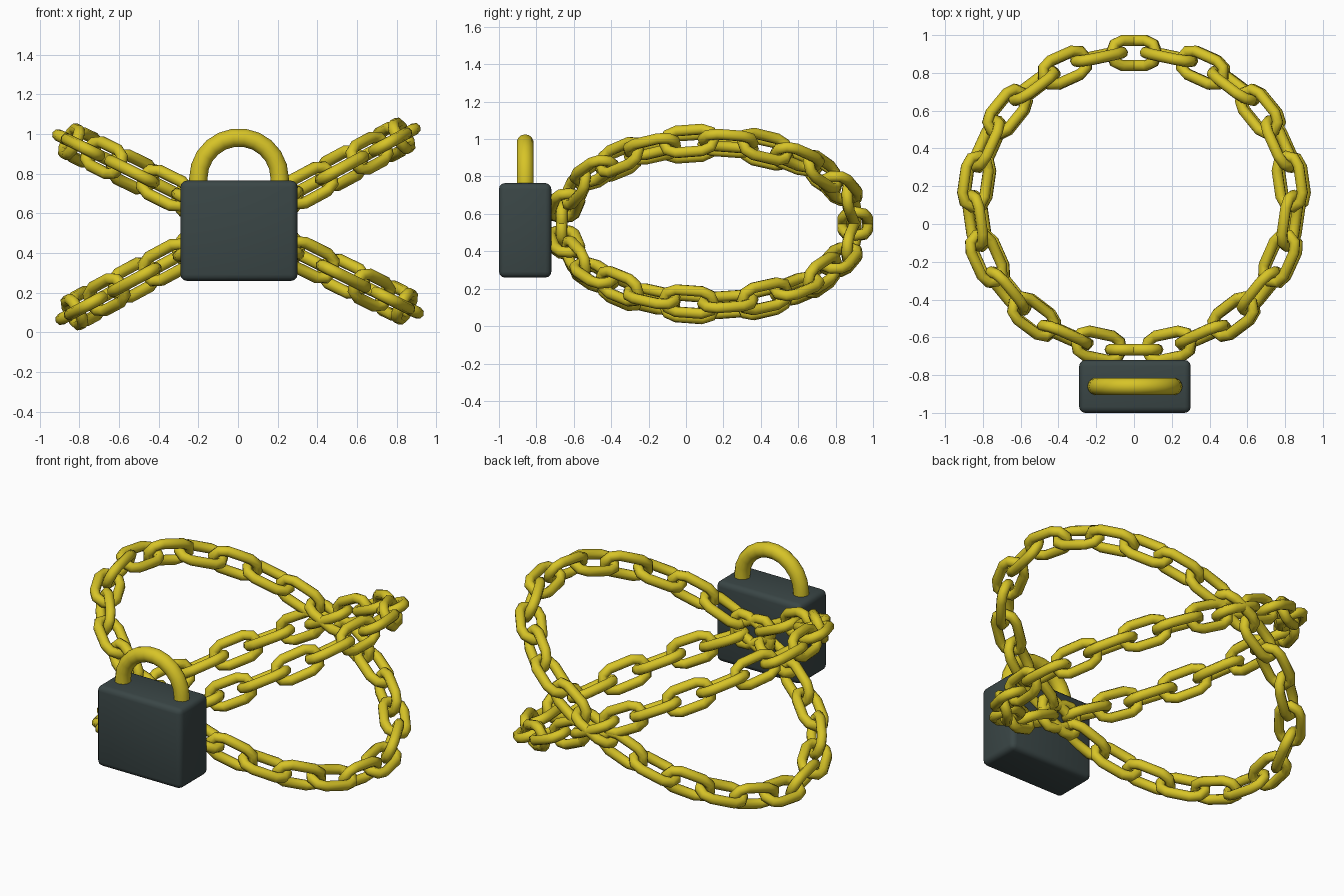
import bpy, bmesh, math
from mathutils import Vector

if "Cube" in bpy.data.objects:
    bpy.data.objects.remove(bpy.data.objects["Cube"])


def material(name, rgb):
    m = bpy.data.materials.new(name)
    m.diffuse_color = (*rgb, 1)
    m.use_nodes = True
    m.node_tree.nodes["Principled BSDF"].inputs["Base Color"].default_value = m.diffuse_color
    return m


YELLOW = material("yellow metal", (0.68, 0.55, 0.02))
SLATE = material("dark slate", (0.042, 0.061, 0.061))


def finish(bm, name, mat, angle):
    bmesh.ops.recalc_face_normals(bm, faces=bm.faces)
    me = bpy.data.meshes.new(name)
    bm.to_mesh(me)
    bm.free()
    me.materials.append(mat)
    ob = bpy.data.objects.new(name, me)
    bpy.context.collection.objects.link(ob)
    bpy.context.view_layer.objects.active = ob
    ob.select_set(True)
    bpy.ops.object.shade_smooth_by_angle(angle=math.radians(angle))
    ob.select_set(False)
    return ob


def tube(bm, path, normal, radius, sides, closed):
    """Sweep a round section along a planar path."""
    n, rings = len(path), []
    for i, p in enumerate(path):
        a = path[(i - 1) % n] if closed or i else p
        b = path[(i + 1) % n] if closed or i < n - 1 else p
        side = (b - a).normalized().cross(normal)
        rings.append([bm.verts.new(p + radius * (math.cos(t) * side + math.sin(t) * normal))
                      for t in (2 * math.pi * k / sides for k in range(sides))])
    for i in range(n if closed else n - 1):
        r, s = rings[i], rings[(i + 1) % n]
        for k in range(sides):
            m = (k + 1) % sides
            bm.faces.new((r[k], r[m], s[m], s[k]))
    if not closed:
        bm.faces.new(rings[0])
        bm.faces.new(rings[-1])


# Chain loops: tilted ellipses of links, alternately flat and upright
LINKS, A, B = 26, 0.945, 0.785
CENTRE = Vector((0, 0.12, 0.546))
WIRE, HALF_LEN, HALF_WID = 0.03, 0.137, 0.066


def even_angles(count):
    """Ellipse angles at equal arc length, starting half a link along."""
    steps = 4000
    ts = [2 * math.pi * i / steps for i in range(steps + 1)]
    total = [0.0]
    for t in ts[:-1]:
        total.append(total[-1] + math.hypot(A * math.sin(t), B * math.cos(t)))
    out, j = [], 0
    for k in range(count):
        while total[j] < total[-1] * (k + 0.5) / count:
            j += 1
        out.append(ts[j])
    return out


def chain(name, tilt):
    u = Vector((math.cos(tilt), 0, math.sin(tilt)))
    v = Vector((0, 1, 0))
    up = u.cross(v)
    bm = bmesh.new()
    for k, t in enumerate(even_angles(LINKS)):
        c = CENTRE + u * A * math.cos(t) + v * B * math.sin(t)
        along = (-u * A * math.sin(t) + v * B * math.cos(t)).normalized()
        out = along.cross(up)
        wide, normal = (out, up) if k % 2 == 0 else (up, out)
        path = []
        for end in (1, -1):
            for s in range(5):
                a = -math.pi / 2 + math.pi * s / 4
                path.append(c + end * (along * (HALF_LEN - HALF_WID + HALF_WID * math.cos(a))
                                       + wide * HALF_WID * math.sin(a)))
        tube(bm, path, normal, WIRE, 8, True)
    finish(bm, name, YELLOW, 60)


chain("chain_rising_right", math.radians(28.3))
chain("chain_rising_left", math.radians(180 - 26.3))

# Padlock body
bm = bmesh.new()
bmesh.ops.create_cube(bm, size=1)
for vert in bm.verts:
    vert.co = Vector((vert.co.x * 0.59 + 0.005, vert.co.y * 0.28 - 0.86, vert.co.z * 0.505 + 0.512))
bmesh.ops.bevel(bm, geom=bm.edges[:], offset=0.032, segments=3, profile=0.5, affect='EDGES')
finish(bm, "padlock_body", SLATE, 40)

# Padlock shackle
bm = bmesh.new()
R, Z = 0.205, 0.777
arch = [Vector((0.005 + R * math.cos(a), -0.86, Z + R * math.sin(a)))
        for a in (math.pi * i / 11 for i in range(12))]
legs = [Vector((0.005 + s * R, -0.86, 0.72)) for s in (1, -1)]
tube(bm, [legs[0]] + arch + [legs[1]], Vector((0, 1, 0)), 0.046, 14, False)
finish(bm, "padlock_shackle", YELLOW, 60)
